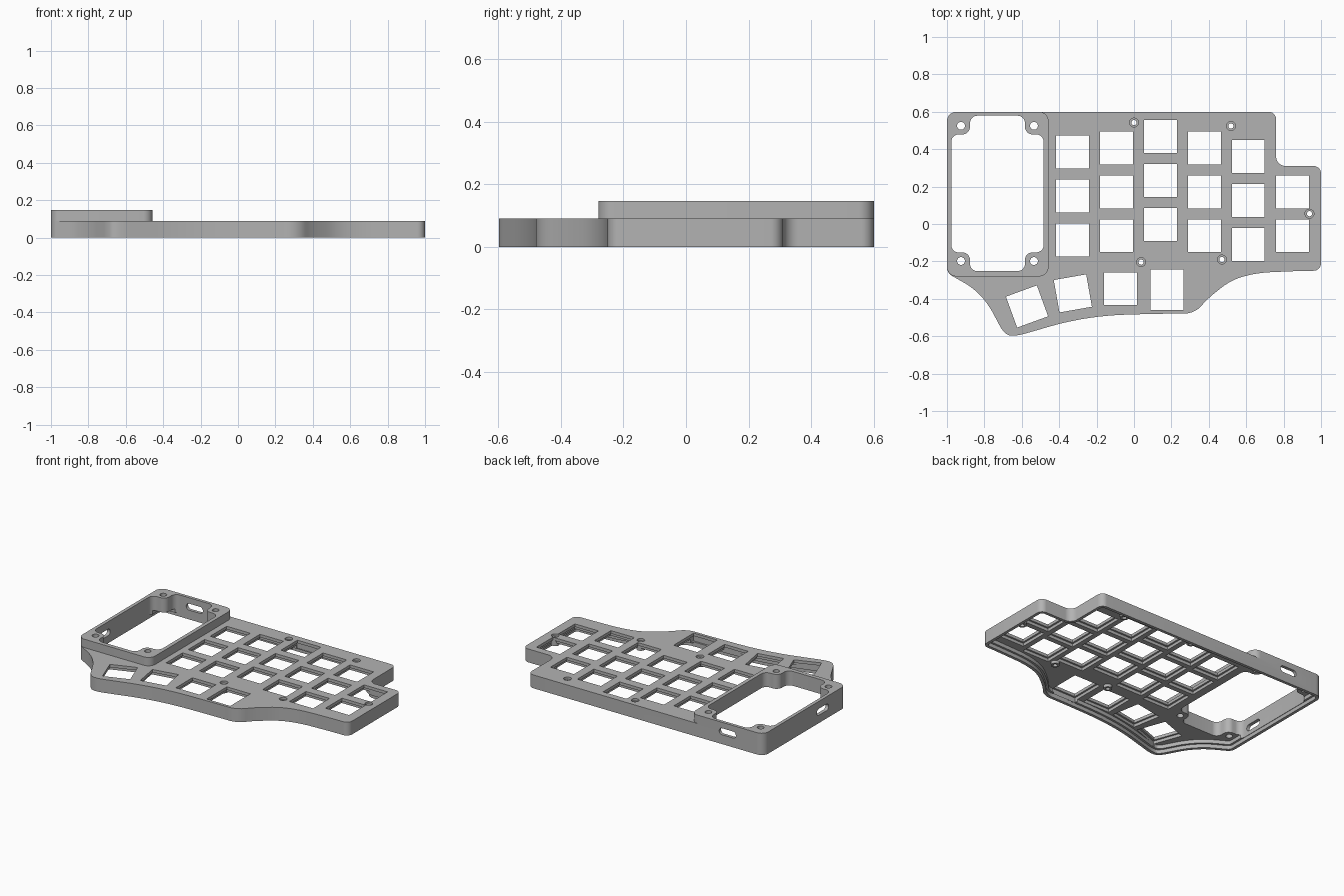
import bpy
import bmesh
import math
from mathutils import Vector

if "Cube" in bpy.data.objects:
    bpy.data.objects.remove(bpy.data.objects["Cube"])

grey = bpy.data.materials.new("case grey")
grey.use_nodes = True
grey.diffuse_color = (0.45, 0.45, 0.45, 1)
grey.node_tree.nodes["Principled BSDF"].inputs["Base Color"].default_value = (0.45, 0.45, 0.45, 1)

TOP, PLATE, RIM = 0.09, 0.05, 0.147


def rounded(corners, steps=8):
    """Polygon from (x, y, tangent length) corners, each rounded by a conic arc."""
    pts, n = [], len(corners)
    for i, (x, y, d) in enumerate(corners):
        p = Vector((x, y))
        a = Vector(corners[i - 1][:2]) - p
        b = Vector(corners[(i + 1) % n][:2]) - p
        s = p + a.normalized() * min(d, a.length / 2)
        e = p + b.normalized() * min(d, b.length / 2)
        w = math.sin(a.angle(b) / 2)
        for k in range(steps + 1):
            t = k / steps
            c = ((1 - t) ** 2, 2 * w * t * (1 - t), t * t)
            q = (s * c[0] + p * c[1] + e * c[2]) / sum(c)
            if not pts or (q - pts[-1]).length > 0.001:
                pts.append(q)
    if (pts[0] - pts[-1]).length < 0.001:
        pts.pop()
    return pts


def inset(pts, d):
    """Move a clockwise outline inward by d."""
    out = []
    for i, p in enumerate(pts):
        u = (p - pts[i - 1]).normalized()
        v = (pts[(i + 1) % len(pts)] - p).normalized()
        m = Vector((u.y + v.y, -u.x - v.x)).normalized()
        out.append(p + m * d / max(0.5, m.dot(Vector((u.y, -u.x)))))
    return out


def prisms(name, items):
    """One mesh object of upright prisms, each (outline, bottom, top)."""
    bm = bmesh.new()
    for pts, z0, z1 in items:
        f = bm.faces.new([bm.verts.new((p[0], p[1], z0)) for p in pts])
        ext = bmesh.ops.extrude_face_region(bm, geom=[f])
        up = [g for g in ext["geom"] if isinstance(g, bmesh.types.BMVert)]
        bmesh.ops.translate(bm, verts=up, vec=(0, 0, z1 - z0))
    bmesh.ops.recalc_face_normals(bm, faces=bm.faces)
    me = bpy.data.meshes.new(name)
    bm.to_mesh(me)
    bm.free()
    ob = bpy.data.objects.new(name, me)
    me.materials.append(grey)
    bpy.context.collection.objects.link(ob)
    return ob


def combine(target, tool, operation):
    mod = target.modifiers.new("cut", "BOOLEAN")
    mod.operation, mod.object, mod.solver = operation, tool, "EXACT"
    bpy.context.view_layer.objects.active = target
    bpy.ops.object.modifier_apply(modifier=mod.name)
    bpy.data.objects.remove(tool)


def disc(x, y, r, n=24):
    return [(x + r * math.cos(k * math.tau / n), y + r * math.sin(k * math.tau / n)) for k in range(n)]


def rect(x, y, w, h, deg=0):
    c, s = math.cos(math.radians(deg)), math.sin(math.radians(deg))
    return [(x + c * i * w / 2 - s * j * h / 2, y + s * i * w / 2 + c * j * h / 2)
            for i, j in ((-1, -1), (1, -1), (1, 1), (-1, 1))]


# Case outline, clockwise from the back right corner
outline = rounded([
    (-1, 0.6, 0.05), (0.76, 0.6, 0.04), (0.76, 0.31, 0.05), (1, 0.31, 0.04), (1, -0.25, 0.04),
    (0.9, -0.25, 1), (0.57, -0.265, 1), (0.4, -0.39, 1), (0.325, -0.48, 0.06),
    (0.2, -0.478, 1), (-0.25, -0.49, 1), (-0.64, -0.603, 0.07), (-0.695, -0.587, 0.05),
    (-0.81, -0.37, 1), (-1, -0.262, 0.03)])
case = prisms("keyboard_case", [(outline, 0, TOP)])

# Raised display bezel
bezel = rounded([(-1, 0.6, 0.05), (-0.457, 0.6, 0.05), (-0.457, -0.28, 0.05), (-1, -0.28, 0.05)])
combine(case, prisms("bezel", [(bezel, TOP - 0.005, RIM)]), "UNION")

# Hollow underside with a ledge inside the wall
combine(case, prisms("cavity", [(inset(outline, 0.034), -0.1, PLATE)]), "DIFFERENCE")
combine(case, prisms("cover_seat", [(inset(outline, 0.02), -0.1, 0.025)]), "DIFFERENCE")

# Display opening that leaves a screw boss in each corner
x0, x1, y0, y1, b, r = -0.977, -0.483, -0.252, 0.579, 0.1, 0.04
opening = rounded([
    (x0, y1 - b, r), (x0 + b, y1 - b, r), (x0 + b, y1, r),
    (x1 - b, y1, r), (x1 - b, y1 - b, r), (x1, y1 - b, r),
    (x1, y0 + b, r), (x1 - b, y0 + b, r), (x1 - b, y0, r),
    (x0 + b, y0, r), (x0 + b, y0 + b, r), (x0, y0 + b, r)])
combine(case, prisms("opening", [(opening, -0.1, 0.3)]), "DIFFERENCE")

# Key positions: columns of (x, top y, count), then the thumb row
KEY, PITCH = 0.176, 0.235
columns = [(-0.328, 0.385, 3), (-0.094, 0.407, 3), (0.142, 0.468, 3),
           (0.377, 0.407, 3), (0.611, 0.36, 3), (0.847, 0.172, 2)]
keys = [(x, y - i * PITCH, KEY, KEY, 0) for x, y, n in columns for i in range(n)]
keys += [(-0.572, -0.441, KEY, KEY, 20), (-0.327, -0.371, KEY, KEY, 10),
         (-0.072, -0.346, KEY, KEY, 0), (0.176, -0.352, KEY, 0.215, 0)]
combine(case, prisms("key_recesses", [(rect(x, y, w + 0.024, h + 0.024, a), PLATE - 0.02, 0.07)
                                      for x, y, w, h, a in keys]), "DIFFERENCE")
combine(case, prisms("key_holes", [(rect(*k), -0.1, 0.3) for k in keys]), "DIFFERENCE")

# Screw posts with countersunk holes
screws = [(0, 0.542), (0.518, 0.524), (0.938, 0.055), (0.47, -0.19), (0.038, -0.204)]
combine(case, prisms("posts", [(disc(x, y, 0.027), 0.03, TOP) for x, y in screws]), "UNION")
combine(case, prisms("screw_heads", [(disc(x, y, 0.024), 0.075, 0.2) for x, y in screws]), "DIFFERENCE")
bezel_screws = [(x, y) for x in (-0.925, -0.535) for y in (0.525, -0.198)]
combine(case, prisms("screw_holes", [(disc(x, y, 0.014), -0.1, 0.2) for x, y in screws]
                     + [(disc(x, y, 0.021), -0.1, 0.3) for x, y in bezel_screws]), "DIFFERENCE")

# Cable slots through the back and right walls
slot = rounded([(-0.062, 0.022, 0.021), (0.062, 0.022, 0.021), (0.062, -0.022, 0.021), (-0.062, -0.022, 0.021)])
for name, place, turn in (("back_slot", (-0.73, 0.6, 0.085), 0), ("side_slot", (-1, -0.03, 0.075), math.pi / 2)):
    tool = prisms(name, [(slot, -0.035, 0.035)])
    tool.rotation_euler = (math.pi / 2, 0, turn)
    tool.location = place
    bpy.context.view_layer.update()
    combine(case, tool, "DIFFERENCE")

# Smooth curved walls, sharp edges
bpy.ops.object.select_all(action="DESELECT")
case.select_set(True)
bpy.context.view_layer.objects.active = case
bpy.ops.object.shade_smooth_by_angle(angle=math.radians(30))
